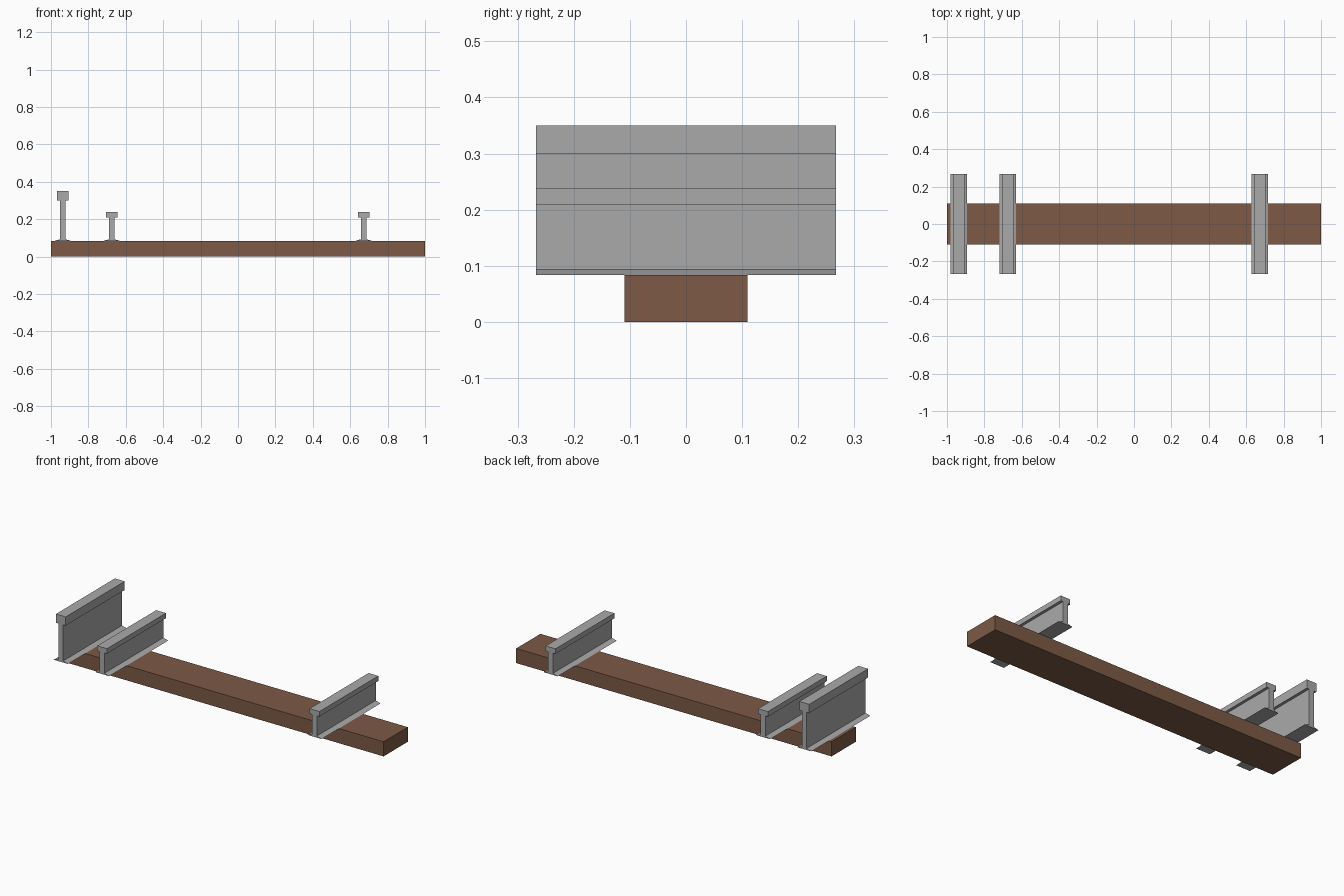
import bpy, bmesh

if "Cube" in bpy.data.objects:
    bpy.data.objects.remove(bpy.data.objects["Cube"])


def material(name, rgb):
    m = bpy.data.materials.new(name)
    m.diffuse_color = (*rgb, 1)
    m.use_nodes = True
    m.node_tree.nodes["Principled BSDF"].inputs["Base Color"].default_value = m.diffuse_color
    return m


def extrude_profile(name, profile, y_half, mat, x=0):
    """Extrude a closed x/z outline along y, centred on y = 0."""
    bm = bmesh.new()
    front = bm.faces.new([bm.verts.new((px, -y_half, pz)) for px, pz in profile])
    out = bmesh.ops.extrude_face_region(bm, geom=[front])
    verts = [v for v in out["geom"] if isinstance(v, bmesh.types.BMVert)]
    bmesh.ops.translate(bm, verts=verts, vec=(0, 2 * y_half, 0))
    bmesh.ops.recalc_face_normals(bm, faces=bm.faces[:])
    mesh = bpy.data.meshes.new(name)
    bm.to_mesh(mesh)
    bm.free()
    mesh.materials.append(mat)
    obj = bpy.data.objects.new(name, mesh)
    obj.location.x = x
    bpy.context.collection.objects.link(obj)
    return obj


wood = material("brown wood", (0.205, 0.102, 0.061))
steel = material("grey steel", (0.40, 0.40, 0.40))
BASE = 0.084  # top of the sleeper

# Wooden sleeper
extrude_profile("sleeper", [(-1, 0), (1, 0), (1, BASE), (-1, BASE)], 0.1095, wood)


# Rail: sloped foot, thin web, square head
def rail(name, x, head_bottom, head_top):
    half = [(0.045, BASE), (0.015, 0.093), (0.015, head_bottom),
            (0.031, head_bottom), (0.031, head_top)]
    mirrored = [(-px, pz) for px, pz in reversed(half)]
    extrude_profile(name, half + mirrored, 0.267, steel, x)


rail("conductor_rail", -0.937, 0.300, 0.350)
rail("left_running_rail", -0.675, 0.209, 0.238)
rail("right_running_rail", 0.672, 0.209, 0.238)
